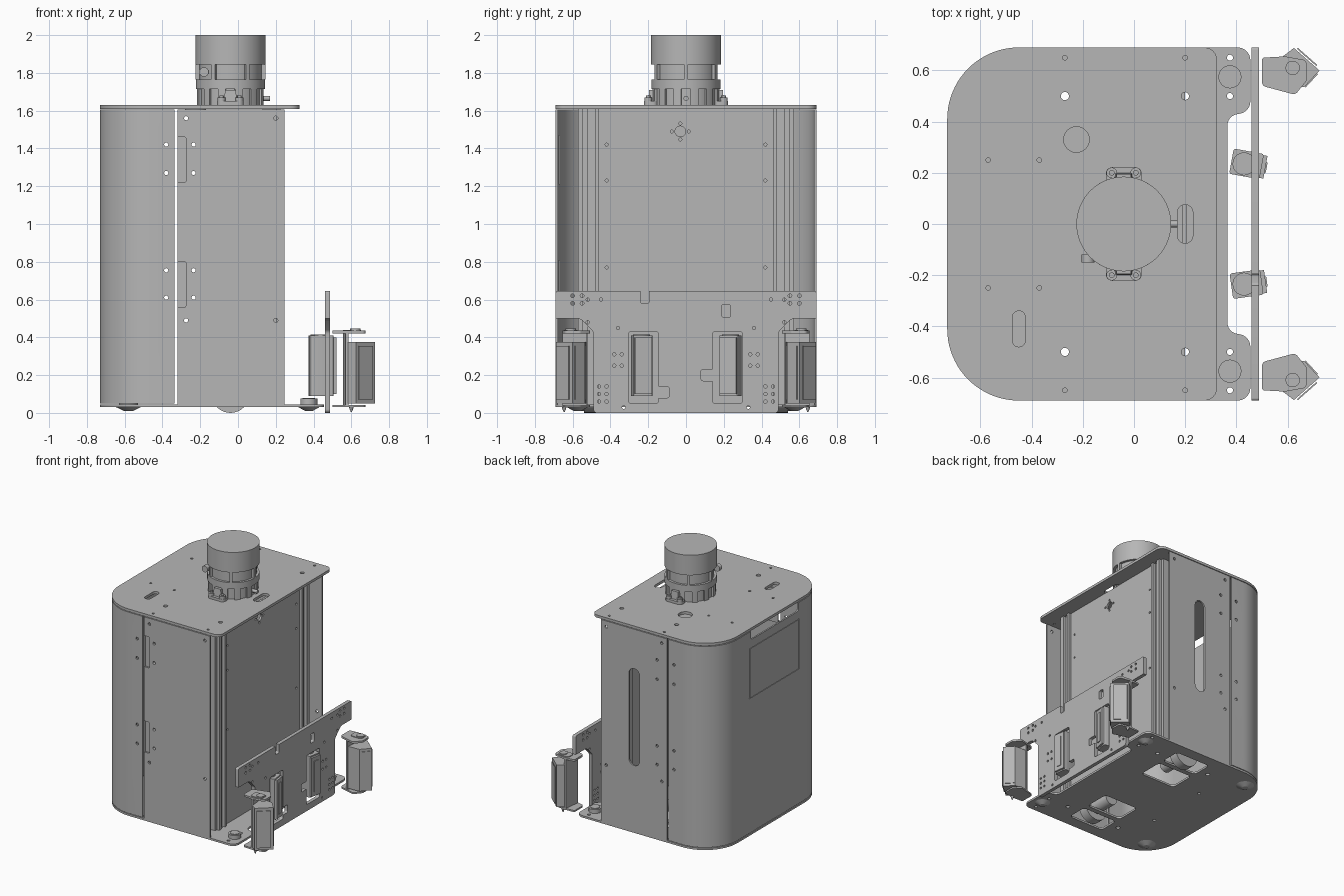
import bpy, bmesh, math
from mathutils import Vector

if "Cube" in bpy.data.objects:
    bpy.data.objects.remove(bpy.data.objects["Cube"])

grey = bpy.data.materials.new("plain grey")
grey.use_nodes = True
grey.diffuse_color = (0.47, 0.47, 0.47, 1)
grey.node_tree.nodes["Principled BSDF"].inputs["Base Color"].default_value = (0.47, 0.47, 0.47, 1)
built = []


# ---- helpers: outlines, prisms and cuts ----
def outline(corners):
    """Polygon whose corners (u, v, radius) are filleted."""
    pts = []
    for i, c in enumerate(corners):
        p, r = Vector(c[:2]), (c[2] if len(c) > 2 else 0)
        if r == 0:
            pts.append(tuple(p))
            continue
        d1 = (Vector(corners[i - 1][:2]) - p).normalized()
        d2 = (Vector(corners[(i + 1) % len(corners)][:2]) - p).normalized()
        half = d1.angle(d2) / 2
        mid = p + (d1 + d2).normalized() * (r / math.sin(half))
        s, e = p + d1 * (r / math.tan(half)) - mid, p + d2 * (r / math.tan(half)) - mid
        a0 = math.atan2(s.y, s.x)
        turn = (math.atan2(e.y, e.x) - a0 + math.pi) % (2 * math.pi) - math.pi
        n = 20 if r > 0.1 else 6
        pts += [(mid.x + r * math.cos(a0 + turn * k / n), mid.y + r * math.sin(a0 + turn * k / n))
                for k in range(n + 1)]
    return pts


def rect(u0, u1, v0, v1, r=0):
    return outline([(u0, v0, r), (u1, v0, r), (u1, v1, r), (u0, v1, r)])


def circle(u, v, r, n=16):
    return [(u + r * math.cos(2 * math.pi * k / n), v + r * math.sin(2 * math.pi * k / n)) for k in range(n)]


def sector(a0, a1, r0, r1, u, n=6):
    angles = [a0 + (a1 - a0) * k / n for k in range(n + 1)]
    arc = lambda r, seq: [(u + r * math.cos(a), r * math.sin(a)) for a in seq]
    return arc(r1, angles) + arc(r0, angles[::-1])


def turned(pts, u, v, angle):
    c, s = math.cos(angle), math.sin(angle)
    return [(u + c * a - s * b, v + s * a + c * b) for a, b in pts]


def flip(pts, side):
    return [(a, b * side) for a, b in pts]


def solid(name, prisms):
    """One object from prisms (outline, low, high, axis[, end scale])."""
    place = {"x": lambda u, v, w: (w, u, v), "y": lambda u, v, w: (u, w, v), "z": lambda u, v, w: (u, v, w)}
    bm = bmesh.new()
    for pts, lo, hi, axis, *taper in prisms:
        k = taper[0] if taper else 1
        cu, cv = sum(p[0] for p in pts) / len(pts), sum(p[1] for p in pts) / len(pts)
        a = [bm.verts.new(place[axis](u, v, lo)) for u, v in pts]
        b = [bm.verts.new(place[axis](cu + (u - cu) * k, cv + (v - cv) * k, hi)) for u, v in pts]
        bm.faces.new(a)
        bm.faces.new(b[::-1])
        for i in range(len(a)):
            j = (i + 1) % len(a)
            bm.faces.new((a[j], a[i], b[i], b[j]))
    bmesh.ops.recalc_face_normals(bm, faces=bm.faces[:])
    mesh = bpy.data.meshes.new(name)
    bm.to_mesh(mesh)
    bm.free()
    mesh.materials.append(grey)
    obj = bpy.data.objects.new(name, mesh)
    bpy.context.scene.collection.objects.link(obj)
    built.append(obj)
    return obj


def cut(obj, prisms):
    cutter = solid("cutter", prisms)
    built.remove(cutter)
    cutter.hide_render = True
    mod = obj.modifiers.new("openings", "BOOLEAN")
    mod.object, mod.operation, mod.solver = cutter, "DIFFERENCE", "EXACT"
    bpy.context.view_layer.update()
    mesh = bpy.data.meshes.new_from_object(obj.evaluated_get(bpy.context.evaluated_depsgraph_get()))
    obj.modifiers.clear()
    obj.data = mesh
    bpy.data.objects.remove(cutter)


# ---- top plate ----
top = solid("top_plate", [(outline([(-.73, -.69, .28), (.325, -.69, .05), (.325, .69, .05), (-.73, .69, .28)]),
                           1.61, 1.63, "z")])
holes = [circle(-.225, .33, .05, 24), rect(.17, .23, -.075, .075, .029), rect(-.475, -.425, -.48, -.34, .024)]
for s in (-1, 1):
    holes += [circle(x, y * s, r) for x, y, r in [(-.27, .65, .009), (.2, .65, .009), (-.57, .25, .009),
                                                  (-.37, .25, .009), (-.27, .5, .016), (.2, .5, .015)]]
cut(top, [(h, 1.5, 1.7, "z") for h in holes])
solid("top_cover_disc", [(circle(-.225, .33, .055, 24), 1.6, 1.61, "z")])

# ---- base plate with wheel openings ----
ear = [(.365, -.37, .04), (.365, -.43, .0)]
base = solid("base_plate", [(outline([(-.73, -.69, .28), (.455, -.69, .05), (.455, -.43, .05), (.365, -.43, .045),
                                      (.365, .43, .045), (.455, .43, .05), (.455, .69, .05), (-.73, .69, .28)]),
                             .03, .045, "z")])
holes = []
for s in (-1, 1):
    holes += [flip(rect(-.2, .1, .2, .4, .03), s), flip(rect(-.2, .1, .44, .6, .03), s)]
    holes += [circle(x, y * s, r) for x, y, r in [(.375, .65, .012), (.375, .5, .012), (-.27, .5, .016),
                                                  (.2, .5, .015), (-.4, .25, .012)]]
cut(base, [(h, 0, .1, "z") for h in holes])
for s in (-1, 1):
    solid("drive_wheel", [(circle(-.04, .1, .1, 32), s * .47, s * .54, "y")])
    solid("wheel_motor", [(circle(-.04, .1, .05, 24), s * .3, s * .47, "y")])
    solid("rear_foot", [(circle(-.58, s * .55, .065, 24), .03, .01, "z", .35),
                        (circle(-.58, s * .55, .05, 24), .045, .055, "z")])
    solid("front_foot", [(circle(.375, s * .575, .055, 24), .03, .01, "z", .35),
                         (circle(.375, s * .575, .045, 24), .045, .075, "z"),
                         (circle(.375, s * .575, .033, 24), .075, .08, "z")])

# ---- wrapped shell, side panels ----
screws = [circle(x, z, .011) for x in (-.38, -.235) for z in (1.42, 1.27, .755, .61)]
screws += [circle(x, z, .011) for x in (-.275, .2) for z in (1.56, .49)]
through = [(h, -.8, .8, "y") for h in screws]
shell = solid("wrapped_shell", [(outline([(-.335, -.69), (-.73, -.69, .28), (-.73, .69, .28), (-.335, .69),
                                          (-.335, .678), (-.718, .678, .268), (-.718, -.678, .268),
                                          (-.335, -.678)]), .05, 1.605, "z")])
cut(shell, through[:4] + [(rect(-.425, -.3, .65, 1.24, .03), .6, .8, "y"),
                          (rect(-.34, .27, 1.09, 1.48), -.76, -.726, "x"),
                          (rect(-.33, .25, 1.54, 1.65, .02), -.8, -.7, "x")])
solid("display_panel", [(rect(-.333, .263, 1.097, 1.473), -.73, -.722, "x")])
tabs = [rect(-.34, -.275, 1.22, 1.46, .01), rect(-.34, -.275, .56, .8, .01)]
for s, name in ((-1, "front_side_panel"), (1, "back_side_panel")):
    panel = solid(name, [(rect(-.32, .245, .03, 1.605), s * .677, s * .69, "y")])
    if s < 0:
        cut(panel, through + [(t, -.8, -.6, "y") for t in tabs])
        for z in (1.34, .68):
            clip = solid("hinge_clip", [(rect(-.32, -.2, z - .13, z + .13), -.676, -.666, "y")])
            cut(clip, through)
    else:
        cut(panel, through + [(rect(-.085, .005, .55, 1.3, .044), .6, .8, "y")])

# ---- inner wall and corner rails ----
wall = solid("inner_wall", [(rect(-.465, .465, .045, 1.61), .19, .205, "x")])
holes = [circle(-.03, 1.49, .028, 24)]
holes += [circle(-.03 + a, 1.49 + b, .008) for a, b in ((.045, 0), (-.045, 0), (0, .042), (0, -.042))]
holes += [circle(s * .42, z, .008) for s in (-1, 1) for z in (1.42, 1.23, .77)]
cut(wall, [(h, .1, .3, "x") for h in holes])
for s in (-1, 1):
    solid("corner_rail", [(flip(outline([(.13, .46), (.225, .46), (.225, .48), (.2, .48), (.2, .52), (.225, .52),
                                         (.225, .55), (.205, .55), (.205, .572), (.13, .572)]), s),
                           .045, 1.61, "z")])

# ---- sensor tower ----
cx = -.04
tower = [(circle(cx, 0, .165, 64), 1.63, 1.86, "z"), (circle(cx, 0, .185, 64), 1.845, 2.0, "z"),
         (circle(cx, 0, .183, 64), 1.715, 1.765, "z")]
for k in range(6):
    a = math.radians(60 * k)
    tower.append((sector(a - .06, a + .06, .16, .185, cx), 1.765, 1.845, "z"))
    for d in (.26, .78):
        tower.append((sector(a + d - .12, a + d + .12, .16, .178, cx), 1.63, 1.715, "z"))
solid("sensor_tower", tower)
solid("tower_port", [(circle(-.18, 1.805, .025), -.15, -.12, "y"), (circle(0, 1.665, .013), .12, .17, "x")])
for s in (-1, 1):
    foot = [(flip(rect(-.11, .03, .15, .222, .025), s), 1.63, 1.65, "z"),
            (flip(rect(-.075, -.005, .15, .2), s), 1.65, 1.71, "z", .8)]
    for x in (-.087, .007):
        foot += [(circle(x, s * .2, .021), 1.65, 1.67, "z"), (circle(x, s * .2, .011), 1.67, 1.68, "z")]
    solid("tower_foot", foot)

# ---- bumper board ----
half = [(.49, 0, .02), (.49, .43, .03), (.56, .5, .05), (.69, .5), (.69, .645, .01)]
board = solid("bumper_board", [(outline(half + [(-c[0],) + c[1:] for c in half[::-1]]), .46, .488, "x")])
holes = [rect(-.24, -.195, .58, .7, .01), rect(.19, .235, .505, .575, .01),
         outline([(-.305, .05, .015), (-.145, .05, .015), (-.145, .08), (-.09, .08, .01), (-.09, .14, .01),
                  (-.145, .14), (-.145, .43, .015), (-.305, .43, .015)]),
         outline([(.14, .05, .015), (.3, .05, .015), (.3, .43, .015), (.14, .43, .015), (.14, .23),
                  (.08, .23, .01), (.08, .17, .01), (.14, .17)])]
for s in (-1, 1):
    holes += [circle(s * y, z, .01, 10) for y in (.55, .6) for z in (.58, .62)]
    holes += [circle(s * y, z, .009, 10) for y in (.34, .38) for z in (.25, .31)]
    holes += [circle(s * y, z, .009, 10) for y in (.42, .46) for z in (.06, .1, .14)]
    holes += [circle(s * y, z, .009, 10) for y, z in ((.52, .6), (.45, .6), (.52, .48), (.36, .45), (.33, .03))]
cut(board, [(h, .4, .55, "x") for h in holes])

# ---- rangefinders in the bumper windows ----
for y, tilt in ((.235, -.18), (-.235, .14)):
    box = turned(rect(-.06, .06, -.05, .05, .01), .44, y, tilt)
    solid("inner_sensor", [(box, .09, .41, "z"),
                           (turned(rect(.055, .075, -.045, .045), .44, y, tilt), .1, .4, "z"),
                           (turned(rect(.07, .08, -.02, .02), .44, y, tilt), .13, .37, "z"),
                           (circle(.43, y, .045, 20), .41, .416, "z")])

# ---- corner sensor units with brackets ----
for s in (-1, 1):
    plate = flip(outline([(.5, .65, .01), (.59, .655), (.675, .64, .02), (.675, .56, .02), (.63, .505, .02),
                          (.5, .54, .02)]), s)
    solid("corner_bracket", [(plate, .42, .435, "z"), (plate, .03, .042, "z"),
                             (flip([(.555, .53), (.57, .525), (.585, .655), (.57, .655)], s), .04, .42, "z"),
                             (flip(rect(.555, .65, .575, .645, .02), s), .435, .44, "z"),
                             (circle(.62, s * .61, .028), .44, .446, "z"),
                             (circle(.6, s * .645, .012), .03, .005, "z", .3)])
    solid("corner_sensor", [(flip(outline([(.575, .65), (.625, .688), (.725, .6), (.665, .535), (.57, .53)]), s),
                             .05, .375, "z"),
                            (flip([(.637, .684), (.712, .618), (.716, .622), (.641, .688)], s), .07, .355, "z"),
                            (flip([(.671, .534), (.719, .586), (.715, .59), (.667, .538)], s), .07, .355, "z")])

# ---- shading ----
bpy.ops.object.select_all(action="DESELECT")
for obj in built:
    obj.select_set(True)
bpy.context.view_layer.objects.active = built[0]
bpy.ops.object.shade_smooth_by_angle(angle=math.radians(25))
